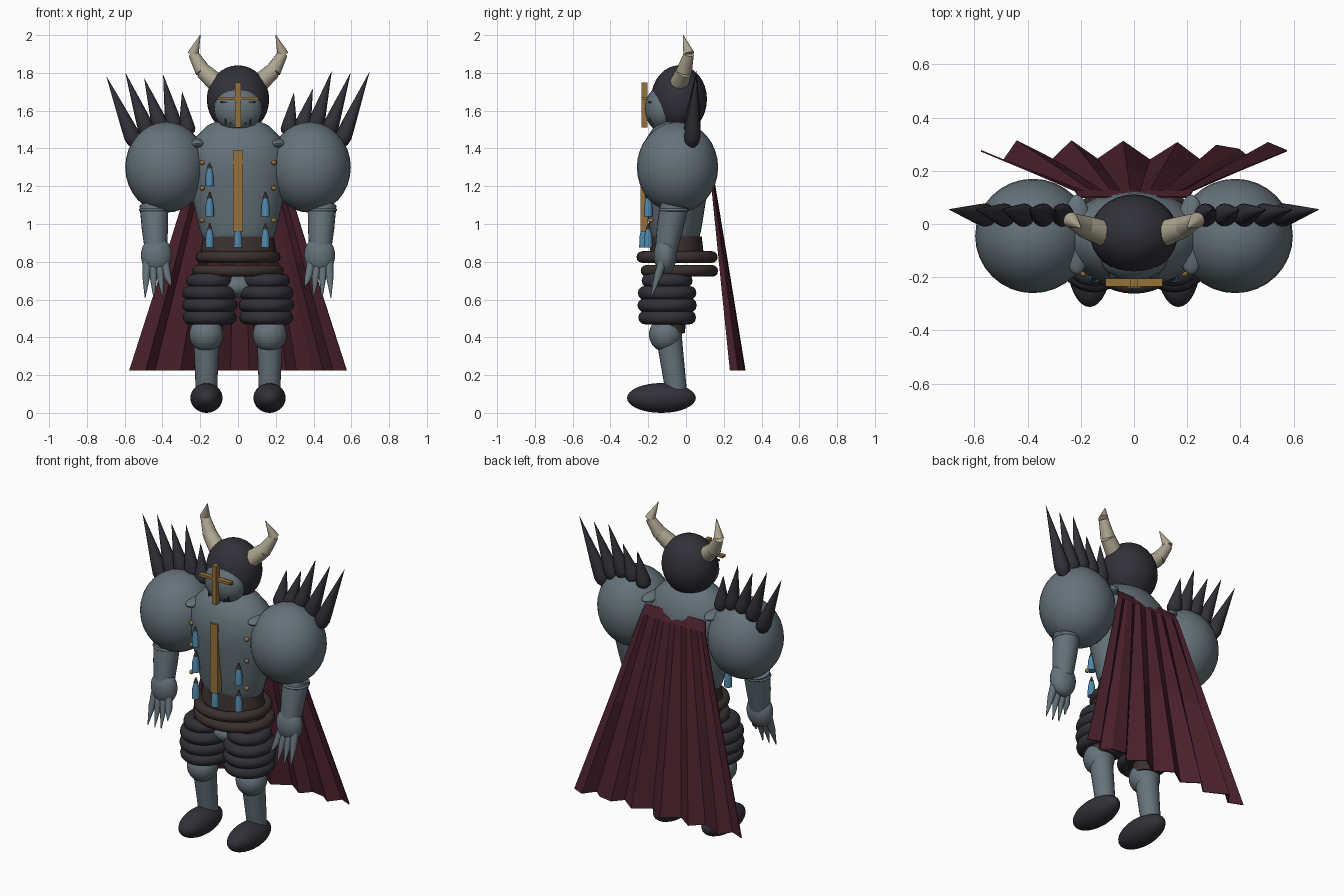
import bpy, bmesh, math
from mathutils import Vector

if "Cube" in bpy.data.objects:
    bpy.data.objects.remove(bpy.data.objects["Cube"], do_unlink=True)


def material(name, r, g, b):
    m = bpy.data.materials.new(name)
    m.use_nodes = True
    m.diffuse_color = (r, g, b, 1)
    m.node_tree.nodes["Principled BSDF"].inputs["Base Color"].default_value = (r, g, b, 1)
    return m


STEEL = material("steel grey", .13, .17, .195)
BLACK = material("blue black", .03, .03, .04)
RED = material("dark red", .07, .015, .026)
BONE = material("bone", .42, .38, .28)
GOLD = material("dull gold", .3, .17, .045)
BROWN = material("dark brown", .042, .03, .027)
BLUE = material("vial blue", .08, .24, .4)


def finish(name, bm, mat, smooth=True):
    mesh = bpy.data.meshes.new(name)
    bmesh.ops.recalc_face_normals(bm, faces=bm.faces)
    bm.to_mesh(mesh)
    bm.free()
    mesh.materials.append(mat)
    ob = bpy.data.objects.new(name, mesh)
    bpy.context.collection.objects.link(ob)
    if smooth:
        bpy.ops.object.select_all(action="DESELECT")
        ob.select_set(True)
        bpy.context.view_layer.objects.active = ob
        bpy.ops.object.shade_smooth_by_angle(angle=math.radians(40))
    return ob


def ball(name, centre, radii, mat):
    bm = bmesh.new()
    bmesh.ops.create_uvsphere(bm, u_segments=32, v_segments=16, radius=1)
    bmesh.ops.scale(bm, vec=radii, verts=bm.verts)
    bmesh.ops.translate(bm, vec=centre, verts=bm.verts)
    return finish(name, bm, mat)


def box(name, centre, size, mat):
    bm = bmesh.new()
    bmesh.ops.create_cube(bm, size=1)
    bmesh.ops.scale(bm, vec=size, verts=bm.verts)
    bmesh.ops.translate(bm, vec=centre, verts=bm.verts)
    return finish(name, bm, mat, False)


def tube(name, points, radii, mat, sides=24, squash=1):
    """Rings along a path; a zero radius closes the end in a point."""
    bm = bmesh.new()
    pts = [Vector(p) for p in points]
    rings = []
    for i, (p, r) in enumerate(zip(pts, radii)):
        d = (pts[min(i + 1, len(pts) - 1)] - pts[max(i - 1, 0)]).normalized()
        u = Vector((0, 1, 0))
        u = (u - d * u.dot(d)).normalized()
        v = d.cross(u)
        angles = [math.tau * k / sides for k in range(sides)]
        rings.append([bm.verts.new(p + (u * math.cos(a) * squash + v * math.sin(a)) * max(r, .0005))
                      for a in angles])
    for a, b in zip(rings, rings[1:]):
        for k in range(sides):
            j = (k + 1) % sides
            bm.faces.new((a[k], a[j], b[j], b[k]))
    bm.faces.new(rings[0])
    bm.faces.new(rings[-1])
    return finish(name, bm, mat)


def ring(name, centre, rx, ry, minor, mat):
    bpy.ops.mesh.primitive_torus_add(major_segments=40, minor_segments=12,
                                     major_radius=1, minor_radius=minor, location=centre)
    ob = bpy.context.object
    ob.name = name
    for v in ob.data.vertices:
        length = math.hypot(v.co.x, v.co.y)
        offset = length - 1
        x, y = v.co.x / length, v.co.y / length
        v.co.x, v.co.y = x * (rx - minor + offset), y * (ry - minor + offset)
    ob.data.materials.append(mat)
    bpy.ops.object.shade_smooth()
    return ob


# Torso, waist and belts
profile = [(.87, .13), (.9, .175), (.96, .2), (1.05, .222), (1.15, .245), (1.25, .262), (1.33, .268),
           (1.4, .257), (1.46, .225), (1.52, .165), (1.55, .1), (1.56, 0)]
tube("torso", [(0, -.055, z) for z, r in profile], [r for z, r in profile], STEEL, 32, .67)
tube("waist", [(0, -.05, .84), (0, -.05, .935)], [.2, .185], BROWN, 32, .72)
ring("upper_belt", (0, -.047, .825), .225, .215, .031, BROWN)
ring("lower_belt", (0, -.035, .752), .242, .205, .031, BROWN)
ball("pelvis", (0, -.1, .67), (.09, .08, .06), STEEL)

# Helmet, visor and gold cross
ball("helmet", (0, -.037, 1.66), (.165, .148, .18), BLACK)
ball("visor", (0, -.125, 1.61), (.127, .092, .122), STEEL)
box("cross_upright", (0, -.22, 1.63), (.03, .032, .24), GOLD)
box("cross_bar", (0, -.22, 1.665), (.215, .03, .015), GOLD)
for x in (-.065, -.04, .04, .065):
    box("breathing_slot", (x, -.18, 1.545), (.007, .03, .035), BLACK)
for s in (-1, 1):
    box("eye_slit", (s * .055, -.192, 1.645), (.075, .02, .008), BLACK)

# Chest strip, vials and studs
box("chest_strip", (0, -.22, 1.175), (.052, .04, .43), GOLD)
for x, z in [(-.15, 1.2), (-.15, 1.04), (.145, 1.04), (-.15, .875), (.145, .875), (0, .875)]:
    y = -.225 if x == 0 else -.2
    tube("vial", [(x, y, z), (x, y, z + .06), (x, y, z + .095)], [.023, .021, .013], BLUE, 12)
    tube("vial_stopper", [(x, y, z + .095), (x, y, z + .13)], [.014, .002], BROWN, 12)
for s in (-1, 1):
    for z in (1.325, 1.19, 1.02):
        ball("stud", (s * .19, -.185, z), (.013, .013, .013), GOLD)

for s in (-1, 1):
    # Horns, each made of tapering joints
    horn = [(.1, -.04, 1.735), (.185, -.01, 1.81), (.237, .015, 1.9), (.2, -.015, 2.0)]
    for a, b, r1, r2 in zip(horn, horn[1:], (.052, .042, .03), (.042, .027, .002)):
        tube("horn_joint", [(s * a[0], a[1], a[2]), (s * b[0], b[1], b[2])], [r1, r2], BONE, 16)

    # Shoulder guard with its inner fold
    ball("shoulder_guard", (s * .38, -.045, 1.3), (.217, .215, .24), STEEL)
    ball("shoulder_fold", (s * .215, -.04, 1.425), (.055, .15, .03), STEEL)

    # Row of shoulder spikes
    tips = (1.695, 1.715, 1.81, 1.8, 1.805) if s > 0 else (1.7, 1.79, 1.77, 1.8, 1.78)
    for i, top in enumerate(tips):
        base = Vector((s * (.265 + .068 * i), .03, (1.47, 1.49, 1.49, 1.46, 1.41)[i]))
        tip = Vector((s * (.296 + .1 * i), .055, top))
        steps = (0, .06, .14, .3, 1)
        tube("shoulder_spike", [base.lerp(tip, t) for t in steps], [.02, .038, .044, .037, 0], BLACK, 16)

    # Arm, hand and clawed fingers
    tube("forearm", [(s * .445, -.06, 1.1), (s * .44, -.085, .98), (s * .435, -.105, .86)],
         [.076, .07, .058], STEEL)
    ring("arm_cuff", (s * .445, -.065, 1.075), .08, .08, .008, STEEL)
    ball("hand", (s * .432, -.11, .835), (.082, .06, .1), STEEL)
    for base_x, tip_x, tip_z in [(.48, .492, .61), (.45, .445, .605), (.42, .4, .61), (.39, .355, .67)]:
        tube("finger", [(s * base_x, -.125, .8), (s * (base_x + tip_x) / 2, -.15, .72),
                        (s * tip_x, -.185, tip_z)], [.024, .02, .002], STEEL, 12)

    # Banded thigh armour
    tube("thigh", [(s * .155, -.09, .72), (s * .16, -.08, .42)], [.1, .075], BROWN)
    for z, r in [(.7, .125), (.635, .145), (.57, .147), (.505, .143)]:
        ball("thigh_core", (s * .15, -.1, z), (r - .02, r - .012, .033), BLACK)
        ring("thigh_band", (s * .15, -.1, z), r, r + .01, .037, BLACK)

    # Knee, shin and foot
    ball("knee", (s * .168, -.108, .415), (.09, .088, .092), STEEL)
    tube("shin", [(s * .168, -.09, .4), (s * .167, -.05, .1)], [.068, .056], STEEL)
    ball("foot", (s * .167, -.13, .079), (.085, .182, .079), BLACK)

# Pleated cape, flat at the collar and folded at the hem
hem = [(-.575, .275), (-.49, .24), (-.44, .312), (-.305, .243), (-.235, .312), (-.137, .243), (-.04, .31),
       (.06, .24), (.163, .305), (.256, .235), (.31, .295), (.395, .28), (.45, .235), (.504, .305), (.575, .275)]
bm = bmesh.new()
rows = []
for z, y, w, fold in [(1.41, .1, .36, 0), (1.35, .125, .385, .08), (.8, .197, .68, .55), (.225, .272, 1, 1)]:
    rows.append([bm.verts.new((hx * w, y + (hy - .272) * fold, z)) for hx, hy in hem])
for a, b in zip(rows, rows[1:]):
    for k in range(len(hem) - 1):
        bm.faces.new((a[k], b[k], b[k + 1], a[k + 1]))
cape = finish("cape", bm, RED, False)
thick = cape.modifiers.new("thickness", "SOLIDIFY")
thick.thickness = .006
thick.offset = 0
